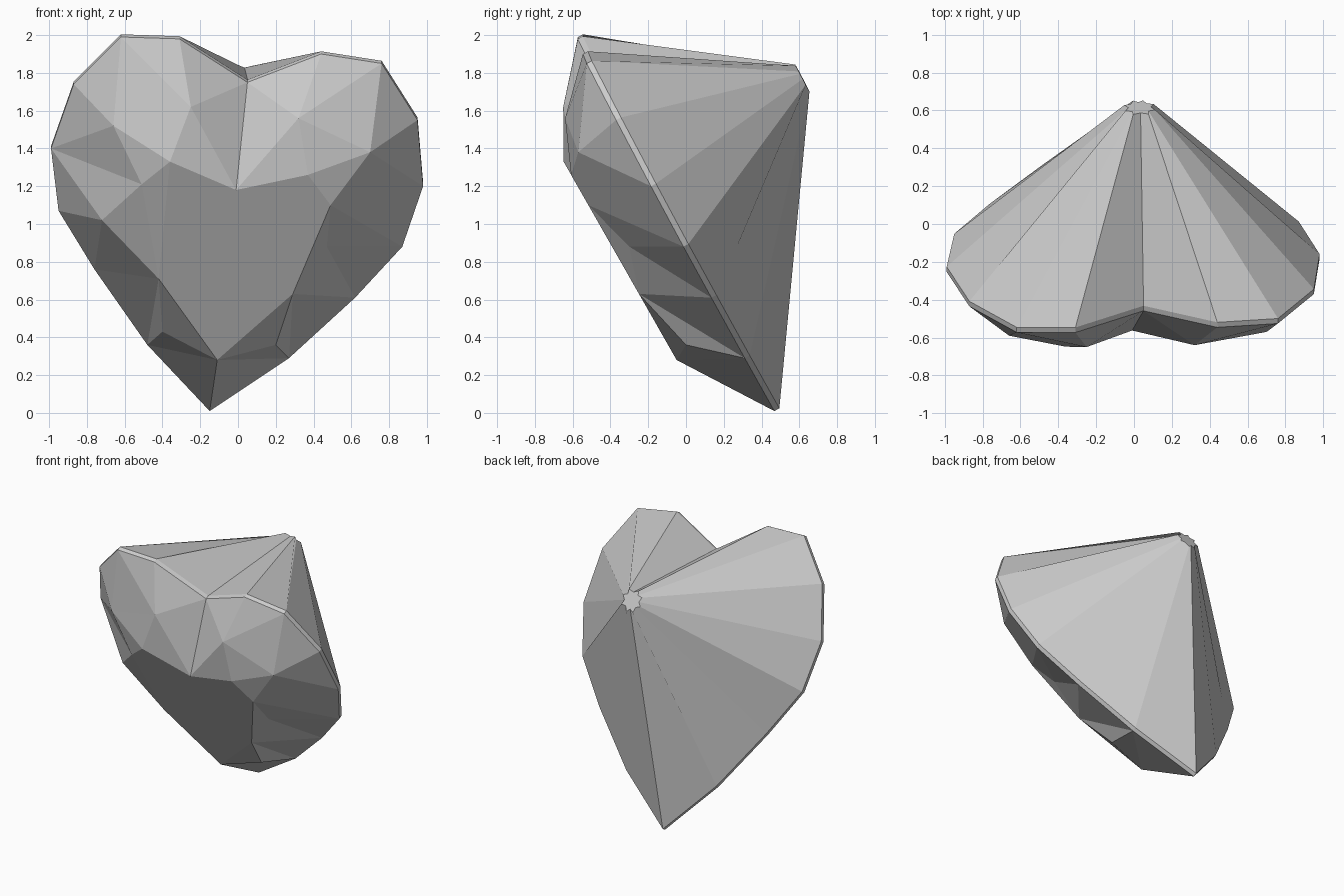
import bpy
import bmesh
from mathutils import Vector
from mathutils.geometry import delaunay_2d_cdt

cube = bpy.data.objects.get("Cube")
if cube:
    bpy.data.objects.remove(cube)


def girdle_y(x, z):
    """Depth of the tilted plane that carries the heart outline."""
    return 0.47 - 0.53 * z - 0.02 * x


def table_y(x, z):
    """Depth of the flat front table."""
    return 0.11 - 0.57 * z


# Heart outline as (x, z), from the bottom tip round to the left lobe
outline = [(-.15, .01), (.27, .29), (.62, .61), (.87, .88), (.98, 1.2), (.95, 1.55),
           (.76, 1.85), (.44, 1.9), (.05, 1.75), (-.31, 1.98), (-.62, 1.99),
           (-.87, 1.74), (-.99, 1.4), (-.95, 1.07), (-.76, .76), (-.48, .36)]
# Corners of the front table
table = [(-.01, 1.18), (.37, 1.26), (.49, 1.1), (.29, .63),
         (-.11, .28), (-.42, .71), (-.36, 1.33)]
# Other crown corners as (x, y, z)
corners = [(-.25, -.65, 1.62), (.32, -.64, 1.56), (.7, -.57, 1.38), (-.66, -.59, 1.52),
           (-.51, -.56, 1.21), (-.72, -.37, 1.02), (-.4, .03, .43), (.2, 0, .36),
           (.47, -.3, .88)]

n, t = len(outline), len(table)
front = [Vector((x, girdle_y(x, z), z)) for x, z in outline]
points = front + [Vector((x, table_y(x, z), z)) for x, z in table]
points += [Vector(c) for c in corners]

# Fixed crown edges: outline, table, cleft, tip, and one long facet edge
edges = [(i, (i + 1) % n) for i in range(n)]
edges += [(n + i, n + (i + 1) % t) for i in range(t)]
edges += [(8, n), (0, n + 4), (4, n + 2)]

bm = bmesh.new()
verts = [bm.verts.new(p) for p in points]

# Crown facets
flat = [Vector((p.x, p.z)) for p in points]
_, _, tris, source, _, _ = delaunay_2d_cdt(flat, edges, [], 1, 1e-5)
for tri in tris:
    bm.faces.new([verts[source[i][0]] for i in tri])

# Narrow girdle band, then pavilion facets tapering to a small notched culet
normal = Vector((0.02, 1, 0.53)).normalized()
culet = Vector((0.03, 0.615, 1.775))
foot = culet - normal * (culet - front[0]).dot(normal)
back_ring = [bm.verts.new(p + normal * 0.03) for p in front]
culet_ring = []
for i, p in enumerate(front):
    radius = 0.06 if i % 2 == 0 else 0.085
    culet_ring.append(bm.verts.new(culet + (p - foot).normalized() * radius))


def bridge(a, b):
    for i in range(n):
        j = (i + 1) % n
        bm.faces.new((a[i], a[j], b[j], b[i]))


bridge(verts[:n], back_ring)
bridge(back_ring, culet_ring)
bm.faces.new(culet_ring)
bmesh.ops.recalc_face_normals(bm, faces=bm.faces[:])

mesh = bpy.data.meshes.new("heart_gem")
bm.to_mesh(mesh)
bm.free()
gem = bpy.data.objects.new("heart_gem", mesh)
bpy.context.collection.objects.link(gem)

# Plain grey material
mat = bpy.data.materials.new("light_grey")
mat.use_nodes = True
colour = (0.6, 0.6, 0.6, 1)
mat.diffuse_color = colour
mat.node_tree.nodes["Principled BSDF"].inputs["Base Color"].default_value = colour
mesh.materials.append(mat)
